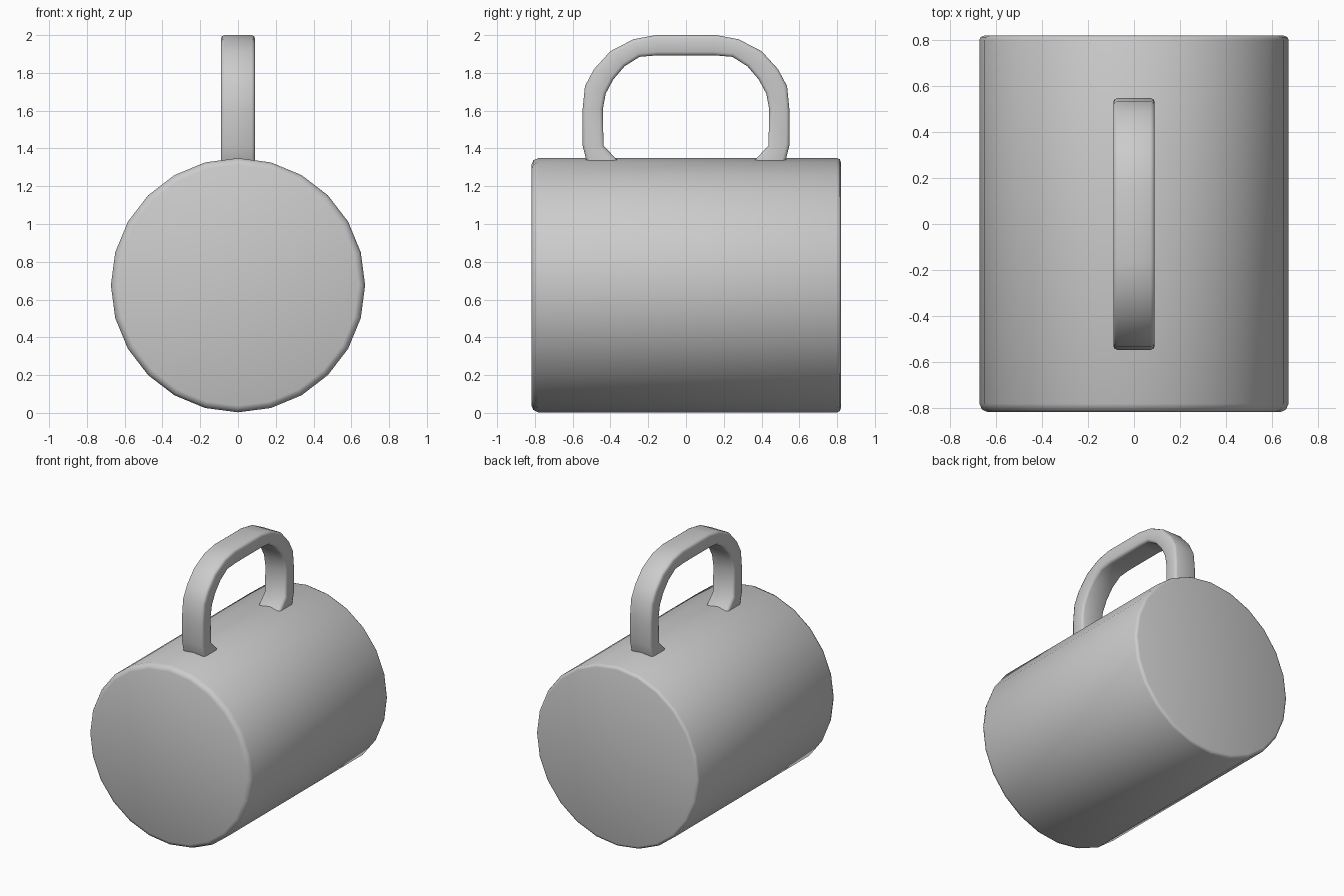
import bpy, bmesh, math

if "Cube" in bpy.data.objects:
    bpy.data.objects.remove(bpy.data.objects["Cube"])


def finish(bm, name, angle):
    bmesh.ops.recalc_face_normals(bm, faces=bm.faces)
    me = bpy.data.meshes.new(name)
    bm.to_mesh(me)
    bm.free()
    ob = bpy.data.objects.new(name, me)
    bpy.context.collection.objects.link(ob)
    bpy.ops.object.select_all(action='DESELECT')
    ob.select_set(True)
    bpy.context.view_layer.objects.active = ob
    bpy.ops.object.shade_smooth_by_angle(angle=math.radians(angle))
    return ob


# Body: closed 24-sided drum lying along y, with rounded rims
R, CZ, SIDES = 0.673, 0.676, 24
profile = [(-0.818, R - 0.035), (-0.808, R - 0.012), (-0.782, R),
           (0.80, R), (0.814, R - 0.006), (0.82, R - 0.022)]
bm = bmesh.new()
rings = []
for y, r in profile:
    rings.append([bm.verts.new((r * math.sin(2 * math.pi * i / SIDES), y,
                                CZ + r * math.cos(2 * math.pi * i / SIDES)))
                  for i in range(SIDES)])
for a, b in zip(rings, rings[1:]):
    for i in range(SIDES):
        j = (i + 1) % SIDES
        bm.faces.new((a[i], a[j], b[j], b[i]))
bm.faces.new(rings[0])
bm.faces.new(rings[-1])
finish(bm, "body", 50)

# Handle: outer and inner outline (y, z) for one half, mirrored to the other
outer = [(0.51, 1.29), (0.53, 1.345), (0.548, 1.42), (0.548, 1.60), (0.535, 1.73),
         (0.487, 1.82), (0.40, 1.915), (0.278, 1.978), (0.16, 2.0)]
inner = [(0.33, 1.29), (0.37, 1.345), (0.437, 1.415), (0.44, 1.61), (0.425, 1.69),
         (0.385, 1.765), (0.325, 1.835), (0.246, 1.885), (0.15, 1.893)]
outer += [(-y, z) for y, z in reversed(outer)]
inner += [(-y, z) for y, z in reversed(inner)]
W = 0.09
bm = bmesh.new()
sections = [[bm.verts.new(p) for p in ((-W, *o), (W, *o), (W, *i), (-W, *i))]
            for o, i in zip(outer, inner)]
long_edges = []
for a, b in zip(sections, sections[1:]):
    for k in range(4):
        m = (k + 1) % 4
        bm.faces.new((a[k], a[m], b[m], b[k]))
        long_edges.append(bm.edges.get((a[k], b[k])))
bm.faces.new(sections[0])
bm.faces.new(sections[-1])
# Soften the four long edges
bmesh.ops.bevel(bm, geom=long_edges, offset=0.018, segments=2, profile=0.5,
                affect='EDGES')
finish(bm, "handle", 50)
